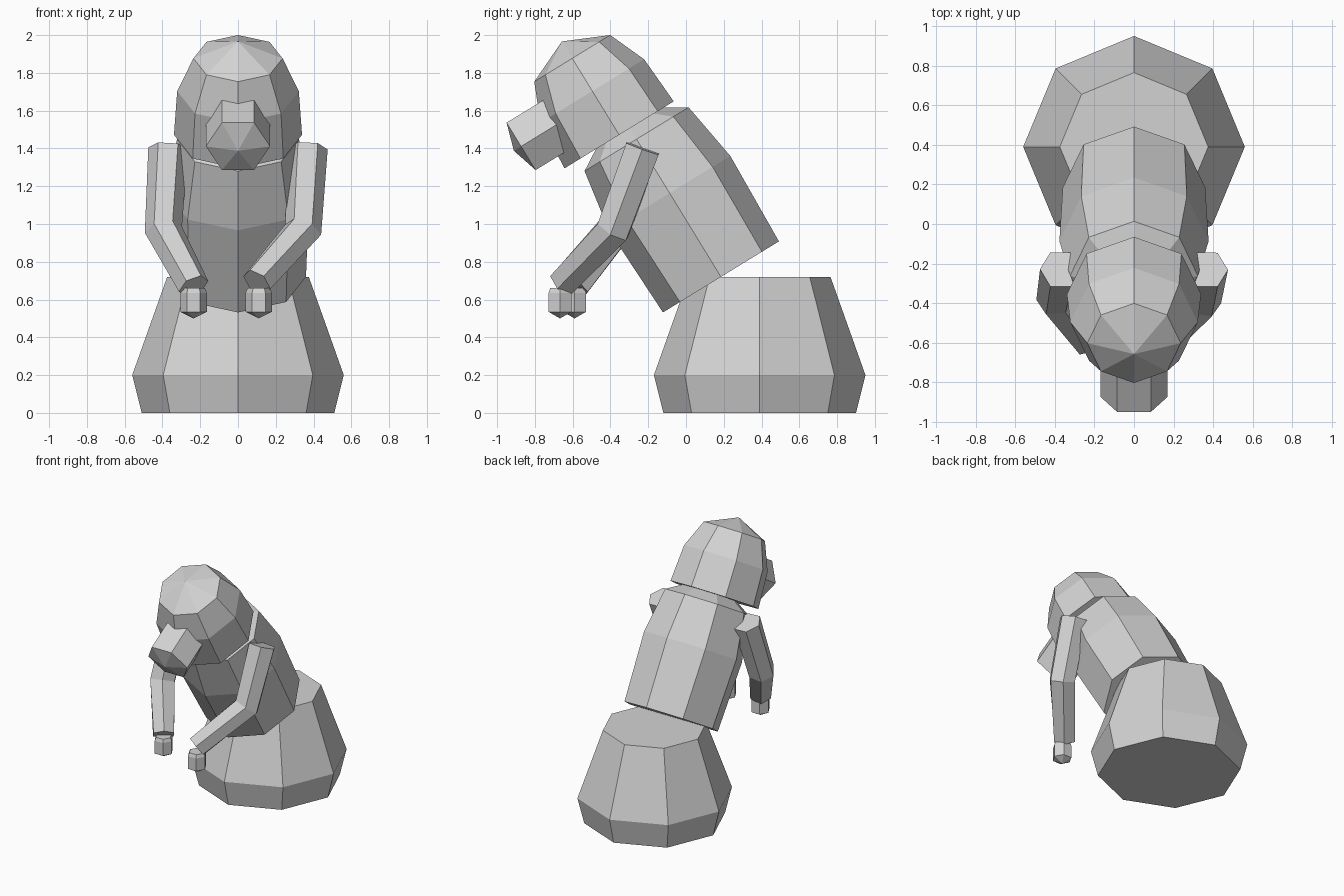
import bpy, bmesh, math
from mathutils import Vector, Matrix

if "Cube" in bpy.data.objects:
    bpy.data.objects.remove(bpy.data.objects["Cube"])

grey = bpy.data.materials.new("plain_grey")
grey.diffuse_color = (0.65, 0.65, 0.65, 1)
grey.use_nodes = True
grey.node_tree.nodes["Principled BSDF"].inputs["Base Color"].default_value = grey.diffuse_color
TILT = math.radians(31.5)


def skin(name, rings, start_tip=None, end_tip=None):
    """Join rings of points with quads; close ends with a tip fan or a flat cap."""
    bm = bmesh.new()
    loops = [[bm.verts.new(p) for p in ring] for ring in rings]
    n = len(loops[0])
    for a, b in zip(loops, loops[1:]):
        for i in range(n):
            j = (i + 1) % n
            bm.faces.new((a[i], a[j], b[j], b[i]))
    for loop, tip in ((loops[0], start_tip), (loops[-1], end_tip)):
        if tip is None:
            bm.faces.new(loop)
        else:
            t = bm.verts.new(tip)
            for i in range(n):
                bm.faces.new((loop[i], loop[(i + 1) % n], t))
    bmesh.ops.recalc_face_normals(bm, faces=bm.faces)
    mesh = bpy.data.meshes.new(name)
    bm.to_mesh(mesh)
    bm.free()
    mesh.materials.append(grey)
    ob = bpy.data.objects.new(name, mesh)
    bpy.context.collection.objects.link(ob)
    return ob


def lathe(name, centre, profile, sides, rot=Matrix(), tip=None):
    """Turned part: profile is (radius, height) along the local z axis."""
    m = Matrix.Translation(centre) @ rot
    rings = [[m @ Vector((r * math.cos(math.tau * i / sides),
                          r * math.sin(math.tau * i / sides), h))
              for i in range(sides)] for r, h in profile]
    return skin(name, rings, None, m @ Vector((0, 0, tip)) if tip is not None else None)


def tube(name, path, radii, sides=6):
    """Limb following a bent path, with mitred joints."""
    pts = [Vector(p) for p in path]
    rings = []
    for k, p in enumerate(pts):
        d_in = (p - pts[max(k - 1, 0)]).normalized()
        d_out = (pts[min(k + 1, len(pts) - 1)] - p).normalized()
        d = (d_in + d_out).normalized()
        u = (Vector((1, 0, 0)) - d * d.x).normalized()
        v = d.cross(u)
        rings.append([p + radii[k] * (u * math.cos(math.tau * i / sides)
                                      + v * math.sin(math.tau * i / sides))
                      for i in range(sides)])
    return skin(name, rings)


lean = Matrix.Rotation(TILT, 4, 'X')

# Seated lower body
lathe("base", (0, 0.39, 0), [(0.51, 0), (0.56, 0.2), (0.375, 0.72)], 8)

# Leaning torso with a shallow neck cone
lathe("torso", (0, 0.185, 0.72), [(0.36, 0), (0.377, 0.52), (0.323, 0.855)], 8, lean, 1.05)

# Domed head
lathe("head", (0, -0.354, 1.472),
      [(0.339, 0), (0.322, 0.272), (0.236, 0.475)], 8, lean, 0.58)

# Hexagonal snout, at right angles to the head axis
snout_rot = Matrix.Rotation(TILT + math.pi / 2, 4, 'X')
lathe("snout", (0, -0.873, 1.411), [(0.17, -0.33), (0.17, 0)], 6, snout_rot, 0.045)

# Bent arms and small hands, slightly different on each side
arms = {
    "right": [(0.37, -0.23, 1.40), (0.345, -0.385, 0.97), (0.10, -0.65, 0.69)],
    "left": [(-0.37, -0.23, 1.40), (-0.395, -0.375, 0.97), (-0.235, -0.59, 0.67)],
}
hands = {"right": (0.11, -0.667, 0.535), "left": (-0.235, -0.59, 0.535)}
for side, path in arms.items():
    tube(side + "_arm", path, (0.105, 0.10, 0.085))
    down = Matrix.Rotation(math.pi, 4, 'X')
    lathe(side + "_hand", hands[side], [(0.06, -0.125), (0.07, -0.10), (0.07, 0)], 6, down, 0.035)
